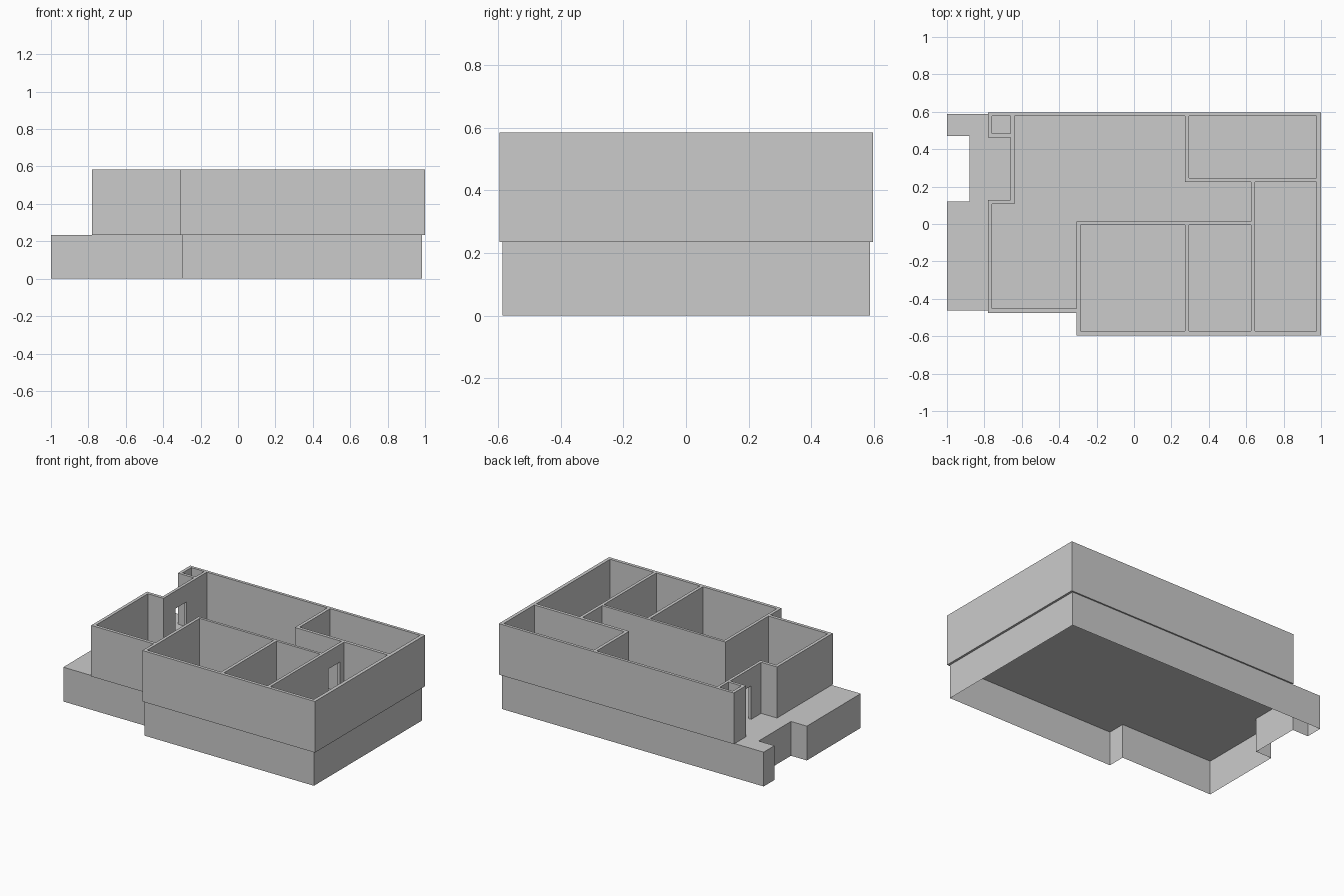
import bpy
import bmesh

cube = bpy.data.objects.get("Cube")
if cube:
    bpy.data.objects.remove(cube, do_unlink=True)

FLOOR, WALL_TOP, DOOR_TOP = 0.235, 0.585, 0.465

grey = bpy.data.materials.new("plaster_grey")
grey.use_nodes = True
grey.diffuse_color = (0.6, 0.6, 0.6, 1)
grey.node_tree.nodes["Principled BSDF"].inputs["Base Color"].default_value = (0.6, 0.6, 0.6, 1)


def rect(x0, x1, y0, y1):
    return [(x0, y0), (x1, y0), (x1, y1), (x0, y1)]


def finish(name, bm):
    mesh = bpy.data.meshes.new(name)
    bm.to_mesh(mesh)
    bm.free()
    mesh.materials.append(grey)
    obj = bpy.data.objects.new(name, mesh)
    bpy.context.collection.objects.link(obj)
    return obj


def plan_solid(name, loops, z0, z1):
    """Extrude a floor plan: the first loop is the outline, the rest are rooms."""
    bm = bmesh.new()
    edges = []
    for loop in loops:
        vs = [bm.verts.new((x, y, z0)) for x, y in loop]
        edges += [bm.edges.new((a, b)) for a, b in zip(vs, vs[1:] + vs[:1])]
    bmesh.ops.triangle_fill(bm, use_beauty=True, edges=edges, normal=(0, 0, 1))
    res = bmesh.ops.extrude_face_region(bm, geom=bm.faces[:], use_keep_orig=True)
    top = [g for g in res["geom"] if isinstance(g, bmesh.types.BMVert)]
    bmesh.ops.translate(bm, verts=top, vec=(0, 0, z1 - z0))
    bmesh.ops.recalc_face_normals(bm, faces=bm.faces[:])
    return finish(name, bm)


# Foundation: an open-bottomed shell with a porch notch on one side
foundation_plan = [(-1, -0.463), (-0.298, -0.463), (-0.298, -0.585), (0.985, -0.585),
                   (0.985, 0.587), (-1, 0.587), (-1, 0.47), (-0.88, 0.47),
                   (-0.88, 0.12), (-1, 0.12)]
foundation = plan_solid("foundation", [foundation_plan], 0, FLOOR)
bm = bmesh.new()
bm.from_mesh(foundation.data)
under = [f for f in bm.faces if f.normal.z < -0.9]
bmesh.ops.delete(bm, geom=under, context="FACES")
bm.to_mesh(foundation.data)
bm.free()

# Walls: outline with a recessed entrance, minus the rooms
outline = [(-0.78, -0.475), (-0.308, -0.475), (-0.308, -0.595), (1, -0.595),
           (1, 0.597), (-0.78, 0.597), (-0.78, 0.463), (-0.66, 0.463),
           (-0.66, 0.129), (-0.78, 0.129)]
main_room = [(-0.758, -0.453), (-0.308, -0.453), (-0.308, 0.013), (0.626, 0.013),
             (0.626, 0.225), (0.273, 0.225), (0.273, 0.577), (-0.64, 0.577),
             (-0.64, 0.107), (-0.758, 0.107)]
rooms = [main_room,
         rect(-0.758, -0.66, 0.483, 0.577),    # closet
         rect(0.295, 0.976, 0.247, 0.577),     # back room
         rect(0.647, 0.976, -0.573, 0.225),    # side room
         rect(0.295, 0.626, -0.573, -0.005),   # front middle room
         rect(-0.287, 0.273, -0.573, -0.005)]  # front corner room
walls = plan_solid("walls", [outline] + rooms, FLOOR, WALL_TOP)

# Doorways: entrance and corridor end
for name, x, y in (("entrance_cutter", -0.65, 0.297), ("corridor_cutter", 0.637, 0.118)):
    cutter = plan_solid(name, [rect(x - 0.04, x + 0.04, y - 0.06, y + 0.06)], 0.2, DOOR_TOP)
    cutter.hide_render = True
    cutter.hide_viewport = True
    cutter.display_type = "WIRE"
    cut = walls.modifiers.new(name, "BOOLEAN")
    cut.operation = "DIFFERENCE"
    cut.solver = "EXACT"
    cut.object = cutter
